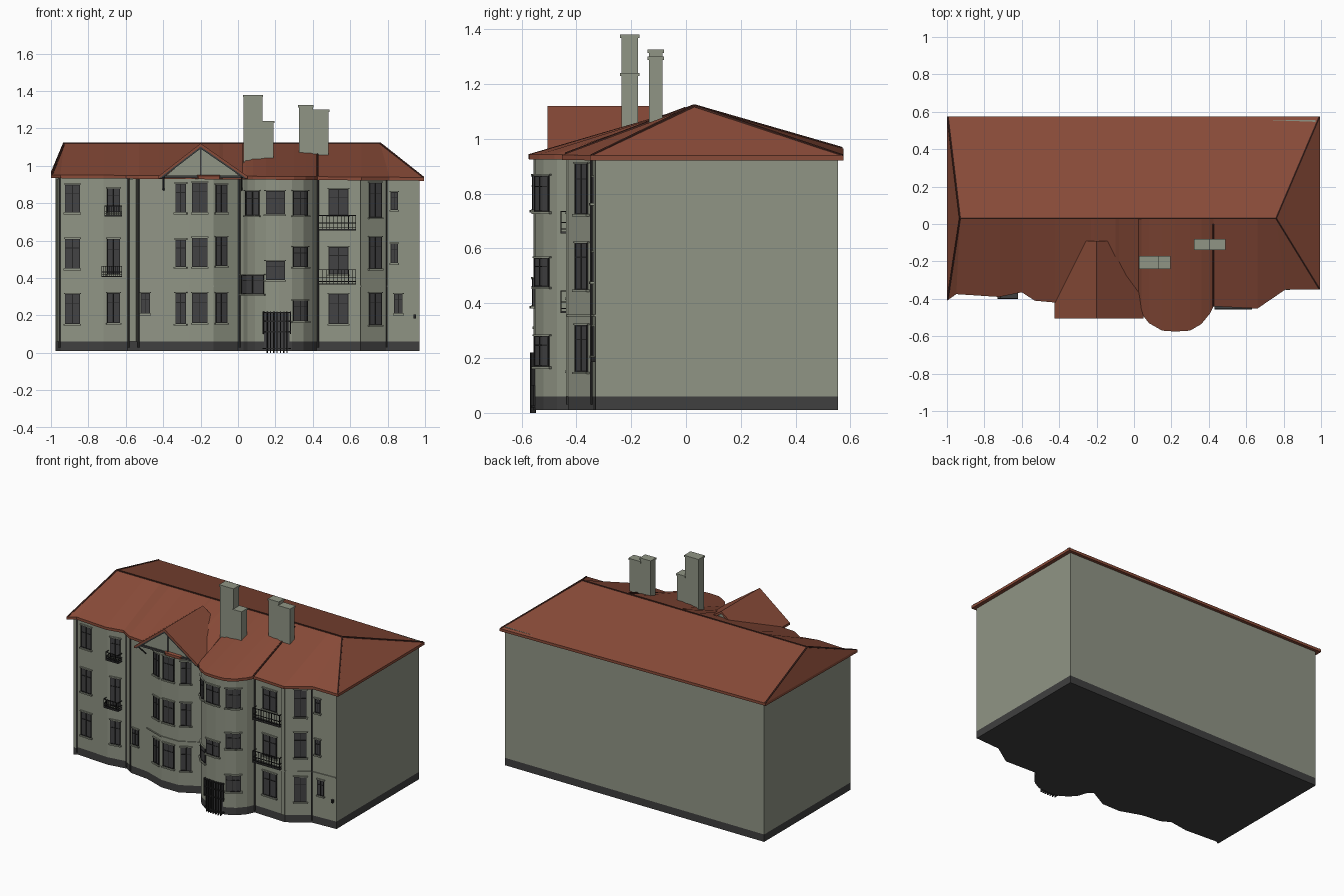
import bpy, bmesh
from mathutils import Vector

cube = bpy.data.objects.get("Cube")
if cube:
    bpy.data.objects.remove(cube, do_unlink=True)


def material(name, r, g, b):
    m = bpy.data.materials.new(name)
    m.use_nodes = True
    m.diffuse_color = (r, g, b, 1)
    node = next(n for n in m.node_tree.nodes if n.type == 'BSDF_PRINCIPLED')
    node.inputs["Base Color"].default_value = (r, g, b, 1)
    return m


PLASTER = material("grey green plaster", .28, .30, .235)
PLINTH = material("dark plinth", .05, .05, .05)
TILE = material("red roof tile", .25, .07, .04)
RIDGE = material("dark ridge tile", .075, .025, .018)
GLASS = material("dark glass", .055, .055, .057)
IRON = material("black iron", .018, .018, .018)


def finish(name, bm, mat):
    bmesh.ops.recalc_face_normals(bm, faces=bm.faces)
    me = bpy.data.meshes.new(name)
    bm.to_mesh(me)
    bm.free()
    me.materials.append(mat)
    ob = bpy.data.objects.new(name, me)
    bpy.context.collection.objects.link(ob)
    return ob


def solid(bm, low, high):
    """Closed solid between two matching rings of 3D points."""
    a = [bm.verts.new(p) for p in low]
    b = [bm.verts.new(p) for p in high]
    bm.faces.new(a)
    bm.faces.new(b)
    for i in range(len(a)):
        j = (i + 1) % len(a)
        bm.faces.new((a[i], a[j], b[j], b[i]))


def prism(bm, ring, z0, z1):
    solid(bm, [(x, y, z0) for x, y in ring], [(x, y, z1) for x, y in ring])


def box(bm, x0, x1, y0, y1, z0, z1):
    prism(bm, [(x0, y0), (x1, y0), (x1, y1), (x0, y1)], z0, z1)


def rod(bm, p, q, r, sides=6):
    p, q = Vector(p), Vector(q)
    mat = (q - p).to_track_quat('Z', 'Y').to_matrix().to_4x4()
    mat.translation = (p + q) / 2
    bmesh.ops.create_cone(bm, cap_ends=True, segments=sides, radius1=r, radius2=r,
                          depth=(q - p).length, matrix=mat)


# Winding street front, left to right
FRONT = [Vector(p) for p in (
    (-.975, -.37), (-.95, -.355), (-.72, -.37), (-.59, -.35), (-.53, -.385), (-.40, -.40),
    (-.26, -.45), (-.13, -.45), (.0, -.38), (.03, -.41), (.05, -.47), (.09, -.515),
    (.15, -.55), (.22, -.556), (.29, -.55), (.35, -.52), (.395, -.47), (.42, -.42),
    (.655, -.43), (.79, -.34), (.97, -.33))]
BACK = .555


def wall_strip(bm, x0, x1, z0, z1, out):
    """Plate that follows the street front between two x positions."""
    def at(x):
        for a, b in zip(FRONT, FRONT[1:]):
            if a.x <= x <= b.x:
                return a.lerp(b, (x - a.x) / (b.x - a.x))
    pts = [at(x0)] + [p for p in FRONT if x0 + .001 < p.x < x1 - .001] + [at(x1)]
    outer, inner = [], []
    for i, p in enumerate(pts):
        d = pts[min(i + 1, len(pts) - 1)] - pts[max(i - 1, 0)]
        n = Vector((d.y, -d.x)).normalized()
        outer.append(p + n * out)
        inner.append(p - n * .004)
    prism(bm, [tuple(p) for p in outer + inner[::-1]], z0, z1)


# Walls and plinth
outline = [tuple(p) for p in FRONT] + [(.97, BACK), (-.975, BACK)]
bm = bmesh.new()
solid(bm, [(x, y, .06) for x, y in outline],
      [(x, y, .948 if y > 0 else .935) for x, y in outline])
finish("walls", bm, PLASTER)
bm = bmesh.new()
prism(bm, outline, .01, .06)
finish("plinth", bm, PLINTH)

# Main hipped roof with eaves that follow the street front
eave = [(-1, -.41), (-.95, -.375), (-.72, -.39), (-.60, -.365), (-.53, -.41), (-.42, -.42),
        (-.23, -.462), (-.21, -.478), (-.10, -.478), (-.08, -.45), (.025, -.41),
        (.04, -.48), (.08, -.53), (.15, -.57), (.22, -.575), (.30, -.57), (.36, -.535),
        (.405, -.48), (.425, -.44), (.66, -.452), (.81, -.35), (.995, -.35),
        (.995, .575), (-1, .575)]
RIDGE_Y, RIDGE_Z, RIDGE_L, RIDGE_R = .03, 1.12, -.93, .76


def eave_z(x, y):
    return .945 - .007 * x + (.006 * (1 - x) if y > 0 else 0)


bm = bmesh.new()
top = [bm.verts.new((x, y, eave_z(x, y))) for x, y in eave]
low = [bm.verts.new((x, y, eave_z(x, y) - .018)) for x, y in eave]
ridge = {}
for x, y in eave:
    rx = min(max(x, RIDGE_L), RIDGE_R)
    if y < 0 and rx not in ridge:
        ridge[rx] = bm.verts.new((rx, RIDGE_Y, RIDGE_Z))
up = [ridge[min(max(x, RIDGE_L), RIDGE_R)] for x, y in eave]
count = len(eave)
for i in range(count):
    j = (i + 1) % count
    bm.faces.new((low[i], low[j], top[j], top[i]))
    if i == count - 2:
        bm.faces.new([top[i], top[j]] + [ridge[k] for k in sorted(ridge)])
    elif up[i] == up[j]:
        bm.faces.new((top[i], top[j], up[i]))
    else:
        bm.faces.new((top[i], top[j], up[j], up[i]))
bm.faces.new(low)
finish("main_roof", bm, TILE)

# Ridge and hip caps
bm = bmesh.new()
left, right = (RIDGE_L, RIDGE_Y, RIDGE_Z), (RIDGE_R, RIDGE_Y, RIDGE_Z)
rod(bm, left, right, .005)
for peak, x, y in ((left, -.995, -.40), (left, -.995, .57), (right, .99, -.345), (right, .99, .57)):
    rod(bm, peak, (x, y, eave_z(x, y)), .006)
rod(bm, (.425, 0, 1.112), (.425, -.44, .945), .005)
finish("ridge_caps", bm, RIDGE)

# Front gable: infill, two roof slopes, bargeboards and timbers
GX, GL, GR = -.2, -.425, .05
bm = bmesh.new()
tri = ((-.40, .935), (.025, .935), (GX, 1.10))
solid(bm, [(x, -.462, z) for x, z in tri], [(x, -.10, z) for x, z in tri])
finish("gable_wall", bm, PLASTER)
roof_bm, trim_bm = bmesh.new(), bmesh.new()
for ex in (GL, GR):
    slope = ((GX, 1.12), (ex, .945), (ex, .930), (GX, 1.103))
    solid(roof_bm, [(x, -.505, z) for x, z in slope], [(x, -.09, z) for x, z in slope])
    board = ((GX, 1.106), (ex, .932), (ex + (GX - ex) * .07, .932), (GX, 1.092))
    solid(trim_bm, [(x, -.504, z) for x, z in board], [(x, -.49, z) for x, z in board])
    foot = ex + (GX - ex) * .12
    rod(trim_bm, (foot, -.50, .945), (foot, -.42, .87), .005, 4)
    rod(trim_bm, (foot, -.50, .945), (foot, -.42, .945), .005, 4)
box(trim_bm, GL + .02, GR - .02, -.472, -.462, .935, .947)
box(trim_bm, GX - .004, GX + .004, -.468, -.462, .945, 1.09)
finish("gable_roof", roof_bm, TILE)
finish("gable_timber", trim_bm, PLINTH)

# Chimneys: a tall and a short stack side by side, with caps
bm = bmesh.new()
for x0, x1, y0, y1, z0, z1 in ((.03, .13, -.235, -.175, 1.0, 1.38), (.13, .19, -.235, -.175, 1.0, 1.24),
                               (.325, .40, -.135, -.085, 1.03, 1.325), (.40, .485, -.135, -.085, 1.03, 1.30)):
    box(bm, x0, x1, y0, y1, z0, z1 - .012)
    box(bm, x0 - .004, x1 + .004, y0 - .005, y1 + .005, z1 - .012, z1)
finish("chimneys", bm, PLASTER)

# Windows as x0, x1, z0, z1
columns = [
    (-.925, -.845, ((.75, .90), (.45, .61), (.155, .315))),
    (-.70, -.632, ((.75, .88), (.42, .61), (.16, .32))),
    (-.52, -.47, ((.21, .32),)),
    (-.333, -.277, ((.75, .905), (.46, .605), (.155, .32))),
    (-.245, -.163, ((.75, .91), (.46, .615), (.16, .32))),
    (-.12, -.06, ((.75, .90), (.465, .62), (.16, .32))),
    (.045, .115, ((.735, .865),)),
    (.15, .25, ((.74, .865), (.39, .49))),
    (.02, .14, ((.315, .415),)),
    (.293, .37, ((.735, .865), (.46, .565), (.17, .28))),
    (.485, .59, ((.735, .875), (.42, .565), (.155, .315))),
    (.70, .765, ((.725, .91), (.45, .62), (.15, .32))),
    (.815, .855, ((.765, .86), (.48, .585))),
    (.835, .88, ((.21, .315),)),
]
glass, bars, sills = bmesh.new(), bmesh.new(), bmesh.new()
for x0, x1, rows in columns:
    for z0, z1 in rows:
        wall_strip(glass, x0, x1, z0, z1, .004)
        mid, t = (x0 + x1) / 2, .002
        for x in (x0 + t, mid, x1 - t):
            wall_strip(bars, x - t, x + t, z0, z1, .007)
        for z in (z0, z0 + (z1 - z0) * .68, z1 - .004):
            wall_strip(bars, x0, x1, z, z + .004, .007)
        wall_strip(sills, x0 - .006, x1 + .006, z0 - .009, z0, .014)
        wall_strip(sills, x0 - .006, x1 + .006, z1, z1 + .006, .009)
finish("window_glass", glass, GLASS)
finish("window_bars", bars, IRON)
finish("window_sills", sills, PLASTER)

# Corner pilasters and string course
bm = bmesh.new()
for x0, x1 in ((-.97, -.955), (-.58, -.54), (.63, .655)):
    wall_strip(bm, x0, x1, .06, .93, .008)
for x0, x1 in ((-.40, -.005), (.425, .965)):
    wall_strip(bm, x0, x1, .352, .359, .006)
finish("pilasters", bm, PLASTER)

# Downpipes
bm = bmesh.new()
for x, y in ((-.585, -.362), (-.532, -.393), (.008, -.392), (.428, -.43), (.795, -.346), (-.955, -.365)):
    rod(bm, (x, y, .03), (x, y, .935), .005, 8)
finish("downpipes", bm, PLINTH)

# Iron balconies
rails, slabs = bmesh.new(), bmesh.new()
for x0, x1, y0, y1, z0, z1 in ((.43, .632, -.457, -.41, .655, .737), (.43, .632, -.457, -.41, .365, .447),
                               (-.715, -.62, -.40, -.35, .73, .787), (-.73, -.62, -.40, -.35, .405, .465)):
    box(slabs, x0, x1, y0, y1, z0, z0 + .007)
    for z in (z0 + .018, (z0 + z1) / 2, z1):
        box(rails, x0, x1, y0, y0 + .004, z - .004, z)
        for x in (x0, x1 - .004):
            box(rails, x, x + .004, y0, y1, z - .004, z)
    steps = 10
    for k in range(steps + 1):
        x = x0 + (x1 - x0 - .003) * k / steps
        box(rails, x, x + .003, y0, y0 + .003, z0, z1)
finish("balcony_rails", rails, IRON)
finish("balcony_slabs", slabs, PLINTH)

# Entrance door with iron gate
bm = bmesh.new()
wall_strip(bm, .14, .275, .01, .215, .004)
finish("entrance_door", bm, GLASS)
bm = bmesh.new()
for k in range(9):
    x = .137 + k * .0175
    wall_strip(bm, x, x + .005, 0 if 0 < k < 8 else .10, .22, .014)
for z in (.02, .11, .165, .212):
    wall_strip(bm, .137, .283, z, z + .007, .012)
finish("entrance_gate", bm, IRON)

# Small wall lamp
bm = bmesh.new()
wall_strip(bm, .938, .952, .185, .205, .015)
finish("wall_lamp", bm, IRON)
